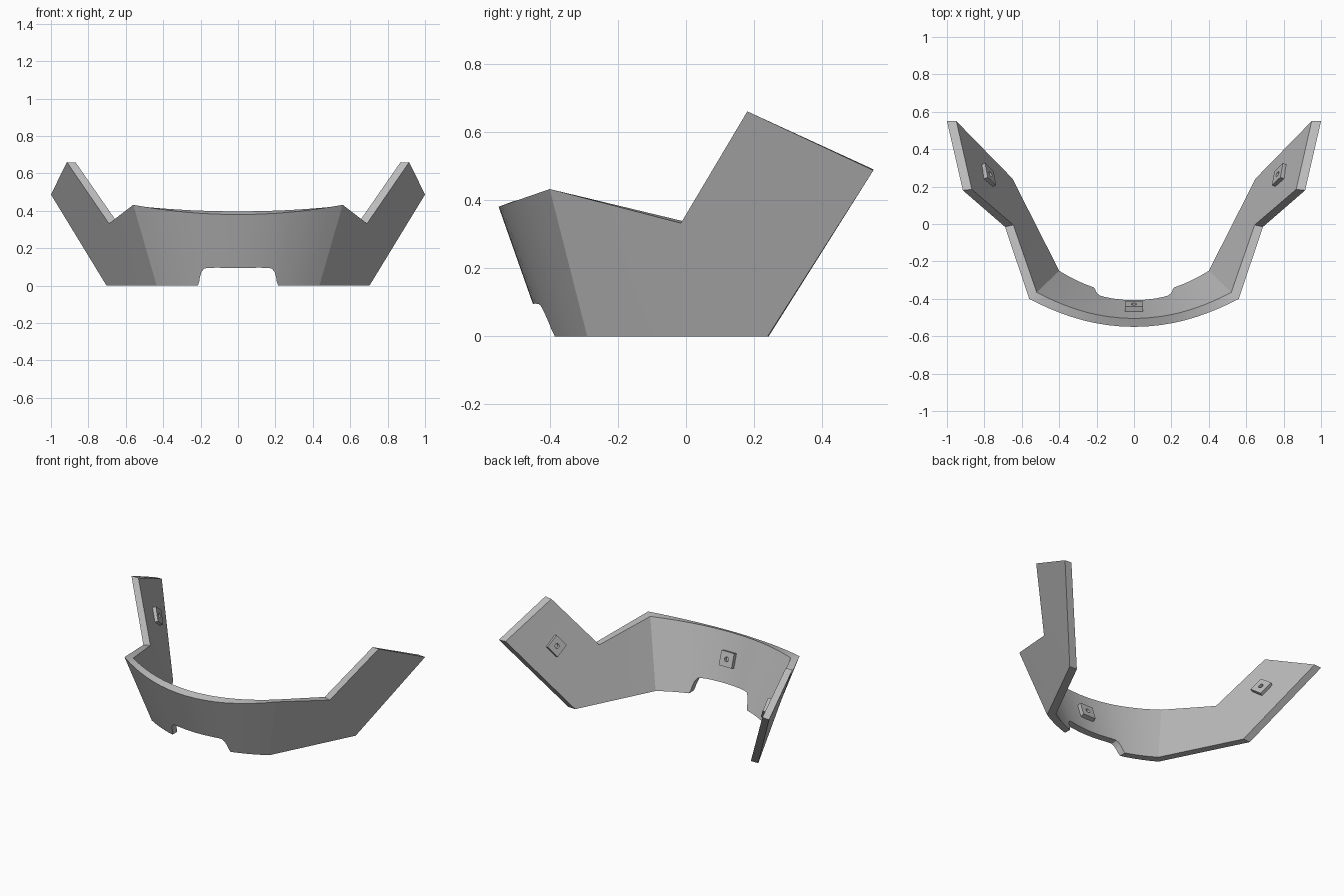
import bpy, bmesh, math
from mathutils import Vector

cube = bpy.data.objects.get("Cube")
if cube:
    bpy.data.objects.remove(cube, do_unlink=True)

grey = bpy.data.materials.new("plain_grey")
grey.use_nodes = True
grey.diffuse_color = (0.5, 0.5, 0.5, 1)
grey.node_tree.nodes["Principled BSDF"].inputs["Base Color"].default_value = (0.5, 0.5, 0.5, 1)


def make_object(name, bm):
    bmesh.ops.recalc_face_normals(bm, faces=bm.faces)
    mesh = bpy.data.meshes.new(name)
    bm.to_mesh(mesh)
    bm.free()
    mesh.materials.append(grey)
    obj = bpy.data.objects.new(name, mesh)
    bpy.context.collection.objects.link(obj)
    return obj


# Flared, bowed front: each column runs from the lower edge (v = 0) to the rim (v = 1)
def outer(u, v):
    low = Vector((0.435 * u, -0.416 + 0.126 * u * u, 0))
    high = Vector((0.56 * u, -0.55 + 0.15 * u * u, 0.38 + 0.052 * u * u))
    return low.lerp(high, v)


def inner(u, v):
    low = Vector((0.40 * u, -0.375 + 0.125 * u * u, 0))
    high = Vector((0.52 * u, -0.505 + 0.14 * u * u, 0.397 + 0.026 * u * u))
    return low.lerp(high, v)


# Column position and lower edge height; the raised ones form the rounded notch
columns = [(0, 0.25), (0.12, 0.25), (0.25, 0.25), (0.35, 0.245), (0.39, 0.235),
           (0.425, 0.19), (0.455, 0.11), (0.47, 0.05), (0.494, 0),
           (0.6, 0), (0.7, 0), (0.8, 0), (0.9, 0), (1, 0)]


def inner_u(u):
    return u * 1.0875 if u < 0.5 else 1 - (1 - u) * 0.915


pairs = []
for u, v in columns:
    for t in (v, 1):
        pairs.append((outer(u, t), inner(inner_u(u), t)))
faces = [(i, i + 2, i + 3, i + 1) for i in range(0, len(pairs) - 2, 2)]

# Side panel and raised ear, as outer and inner points
a, b = len(pairs) - 2, len(pairs) - 1
c, d, e, f = range(len(pairs), len(pairs) + 4)
side = [((0.69, -0.015, 0.332), (0.645, -0.005, 0.337)),
        ((0.915, 0.18, 0.66), (0.867, 0.185, 0.657)),
        ((1.0, 0.55, 0.487), (0.95, 0.55, 0.49)),
        ((0.703, 0.24, 0), (0.65, 0.243, 0))]
pairs += [(Vector(o), Vector(i)) for o, i in side]
faces += [(a, f, c, b), (f, e, d, c)]

# Skin both sides and close the rim
bm = bmesh.new()
outs = [bm.verts.new(o) for o, i in pairs]
ins = [bm.verts.new(i) for o, i in pairs]
edges = {}
for face in faces:
    bm.faces.new([outs[k] for k in face])
    bm.faces.new([ins[k] for k in reversed(face)])
    for p, q in zip(face, face[1:] + face[:1]):
        key = frozenset((p, q))
        edges[key] = None if key in edges else (p, q)
for edge in edges.values():
    if edge and set(edge) != {0, 1}:
        p, q = edge
        bm.faces.new((outs[q], outs[p], ins[p], ins[q]))
shell = make_object("curved_guard", bm)
mirror = shell.modifiers.new("mirror", 'MIRROR')
mirror.use_clip = True
mirror.merge_threshold = 0.0005
bpy.context.view_layer.objects.active = shell
shell.select_set(True)
bpy.ops.object.shade_smooth_by_angle(angle=math.radians(25))


# Square mounting pad with a round hole, lying on the inner wall
def mounting_pad(name, centre, normal, up, half=0.047, thick=0.028, hole=0.015):
    n = Vector(normal).normalized()
    right = Vector(up).cross(n).normalized()
    up = n.cross(right)
    steps = 16
    bm = bmesh.new()

    def ring(square, depth):
        verts = []
        for k in range(steps):
            x, y = math.cos(math.tau * k / steps), math.sin(math.tau * k / steps)
            s = half / max(abs(x), abs(y)) if square else hole
            verts.append(bm.verts.new(Vector(centre) + s * (x * right + y * up) + depth * n))
        return verts

    rings = [ring(True, -0.008), ring(True, thick), ring(False, thick), ring(False, 0.004)]
    for r, s in zip(rings, rings[1:]):
        for k in range(steps):
            m = (k + 1) % steps
            bm.faces.new((r[k], r[m], s[m], s[k]))
    bm.faces.new(rings[0])
    bm.faces.new(rings[-1])
    return make_object(name, bm)


mounting_pad("front_pad", inner(0, 0.61), (0, 0.95, 0.31), (0, -0.31, 0.95))

ear = [pairs[k][1] for k in (c, d, e, f)]
middle = (ear[0] + ear[3]).lerp(ear[1] + ear[2], 0.55) / 2
along = ear[1] + ear[2] - ear[0] - ear[3]
across = ear[2] + ear[3] - ear[0] - ear[1]
normal = along.cross(across)
if normal.x > 0:
    normal.negate()
for name, sign in (("left_pad", 1), ("right_pad", -1)):
    flip = Vector((sign, 1, 1))
    mounting_pad(name, middle * flip, normal * flip, along * flip)
